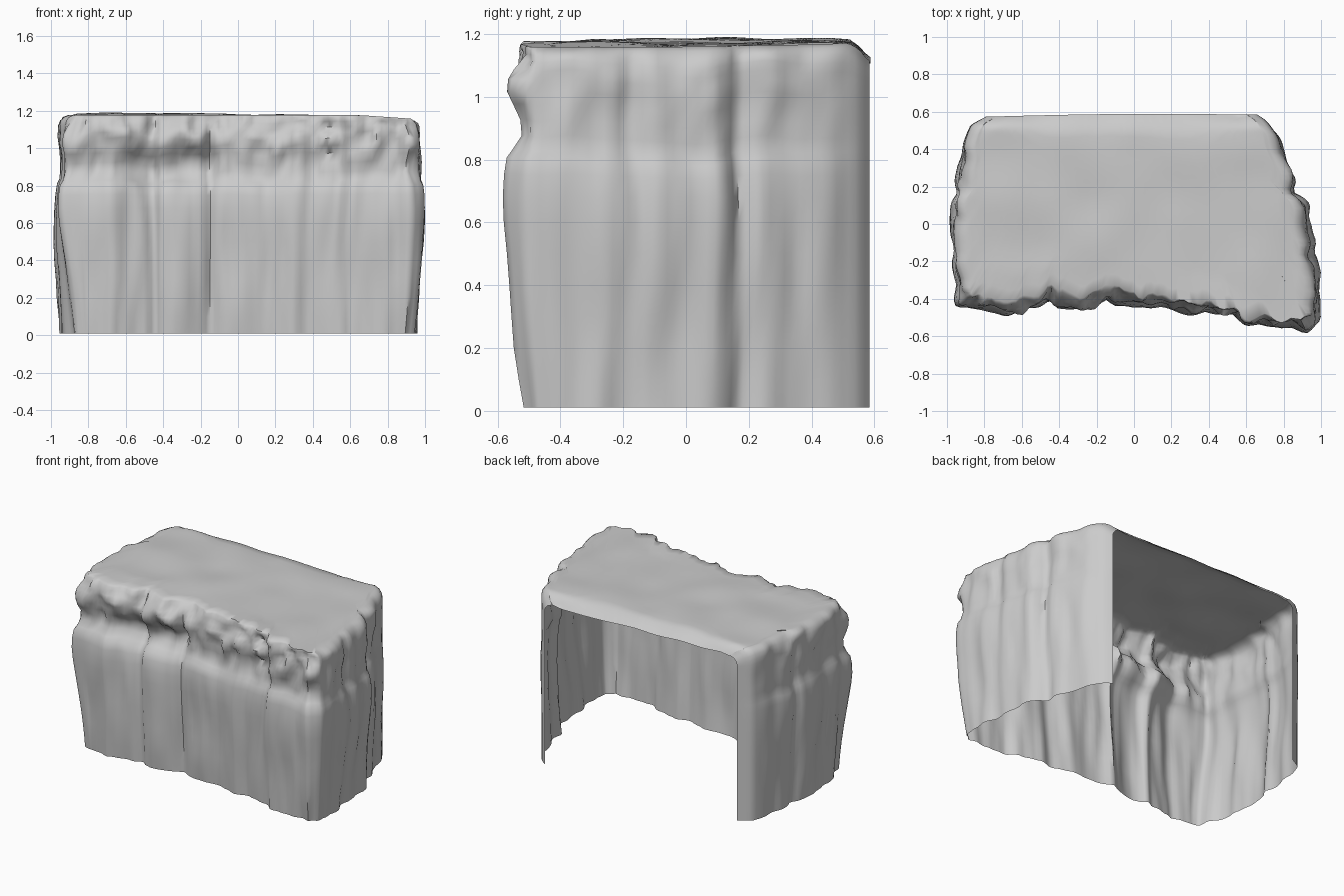
import bpy, bmesh, math
from mathutils import Vector, noise

if "Cube" in bpy.data.objects:
    bpy.data.objects.remove(bpy.data.objects["Cube"])

# Plan outline of the cliff wall: back right -> front -> back left (back is open)
OUTLINE = [(.66, .585), (.71, .55), (.76, .47), (.81, .36), (.85, .23), (.86, .16), (.91, .09),
           (.945, -.08), (.955, -.2), (.975, -.33), (.965, -.42), (.975, -.5), (.91, -.555),
           (.84, -.53), (.75, -.53), (.60, -.52), (.53, -.475), (.45, -.455), (.38, -.445),
           (.30, -.465), (.15, -.41), (0, -.42), (-.10, -.405), (-.15, -.385), (-.20, -.42),
           (-.35, -.445), (-.41, -.435), (-.45, -.39), (-.51, -.42), (-.58, -.435), (-.68, -.475),
           (-.75, -.445), (-.86, -.435), (-.93, -.425), (-.94, -.33), (-.955, -.15), (-.965, -.03),
           (-.945, .15), (-.935, .28), (-.91, .42), (-.87, .53), (-.79, .575)]
# Heights with outward offset: foot, belly, ledge, recess, lip, rim
PROFILE = [(.01, -.01), (.1, -.005), (.2, 0), (.3, .004), (.4, .010), (.5, .016), (.6, .022),
           (.68, .024), (.75, .020), (.80, .012), (.825, -.008), (.87, -.025), (.92, -.022),
           (.97, -.012), (1.01, -.002), (1.05, .004), (1.08, -.002), (1.11, -.012), (1.14, -.018),
           (1.165, -.026), (1.178, -.04)]
# Vertical clefts on the sides: centre, width, depth
SIDE_CLEFTS = [(-.34, .04, .012), (-.16, .04, .015), (.17, .03, .02), (.36, .05, .015)]
COLS, CAP = 170, 16


def resample(points, n):
    pts = [Vector(p) for p in points]
    d = [0]
    for a, b in zip(pts, pts[1:]):
        d.append(d[-1] + (b - a).length)
    out, k = [], 0
    for i in range(n + 1):
        t = d[-1] * i / n
        while k < len(pts) - 2 and d[k + 1] < t:
            k += 1
        out.append(pts[k].lerp(pts[k + 1], (t - d[k]) / (d[k + 1] - d[k])))
    return out


def smooth(a, b, x):
    t = max(0, min(1, (x - a) / (b - a)))
    return t * t * (3 - 2 * t)


def bump(x, c, w):
    return math.exp(-((x - c) / w) ** 2)


def droop(y, z):
    # The roof rolls down towards the open back edge
    return z - .06 * max(0, (min(y, .58) - .5) / .08) ** 2 * smooth(1.0, 1.18, z)


path = resample(OUTLINE, COLS)
bm = bmesh.new()
rows = []

# Wall: stacked levels of the outline, pushed by ribs, clefts and broken lip
for z, off in PROFILE:
    row = []
    for i, p in enumerate(path):
        a, b = path[max(0, i - 6)], path[min(COLS, i + 6)]
        t = (b - a).normalized()
        n = Vector((-t.y, t.x))
        front = smooth(.3, .8, -n.y)
        left = smooth(.1, -.3, p.x)
        fade = smooth(0, 16, min(i, COLS - i))
        wob_y = p.y + .03 * noise.noise((p.x, p.y * 2, z * 3 + 5))
        cleft = sum(d * bump(wob_y, c, w) for c, w, d in SIDE_CLEFTS) * (1 - front)
        ribs = .02 * noise.noise((p.x * 7, p.y * 7, z * 2)) \
            + .014 * noise.noise((p.x * 14, p.y * 14, z * 3))
        crag = smooth(.78, .95, z) * (.3 + .7 * front)
        step = .6 * noise.noise((p.x * 5, p.y * 5, 7))  # ledge level differs along the face
        rough = .045 * crag * noise.noise((p.x * 8, p.y * 8, z * 9 + step)) \
            + .03 * crag * noise.noise((p.x * 17, p.y * 17, z * 14))
        rim = .035 * smooth(1.08, 1.178, z) * left * front
        niche = .06 * front * bump(p.x, -.4, .28) * bump(z, .9, .08)
        corner = .03 * bump(p.x, .93, .12) * smooth(-.4, -.52, p.y) * (1 - smooth(0, .65, z))
        strength = 1 if z < .81 else .1 + front * (.55 + .3 * left)
        push = fade * (off * strength + ribs + rough - cleft - rim - niche - corner)
        q = p + n * push
        # the front left corner leans inwards at the foot
        q.x += .06 * (1 - smooth(0, .8, z)) * bump(p.x, -.92, .08) * smooth(-.25, -.4, p.y)
        # rounded shoulder where the side walls meet the roof
        h = max(0, (z - 1.1) / .078)
        q.x -= math.copysign(.055 * (1 - math.sqrt(max(0, 1 - h * h))), p.x) * (1 - front)
        jag = smooth(.7, .8, z) * (1 - smooth(1.12, 1.178, z))
        zz = z + fade * .03 * jag * noise.noise((p.x * 6, p.y * 6, 4))
        zz -= .02 * smooth(.55, 1.0, p.x) * smooth(1.1, 1.178, z)
        row.append(bm.verts.new((q.x, q.y, droop(q.y, zz))))
    rows.append(row)

# Roof: rule the rim back to the straight rear edge
rim_row = rows[-1]
first, last = rim_row[0].co.copy(), rim_row[-1].co.copy()
for k in range(1, CAP + 1):
    s = k / CAP
    row = []
    for i, v in enumerate(rim_row):
        end = first.xy.lerp(last.xy, i / COLS)
        end.y += .008 * math.sin(math.pi * i / COLS)
        q = v.co.xy.lerp(end, s)
        z = 1.182 - .012 * smooth(-.2, .6, q.x) - .02 * smooth(.65, 1, q.x)
        z += .012 * noise.noise((q.x * 4, q.y * 4, 1))
        edge = smooth(0, .15, s) * smooth(0, 10, min(i, COLS - i))
        flat = droop(q.y, 1.174)
        z = flat + (droop(q.y, z) - flat) * edge if s > .1 else v.co.z
        row.append(bm.verts.new((q.x, q.y, z)))
    rows.append(row)

for r0, r1 in zip(rows, rows[1:]):
    for i in range(COLS):
        bm.faces.new((r0[i + 1], r0[i], r1[i], r1[i + 1]))
bmesh.ops.remove_doubles(bm, verts=bm.verts, dist=.002)
bm.normal_update()
# make the shell face outwards (roof up)
top = max(bm.faces, key=lambda f: f.calc_center_median().z)
if top.normal.z < 0:
    bmesh.ops.reverse_faces(bm, faces=bm.faces)

mesh = bpy.data.meshes.new("cliff_shell")
bm.to_mesh(mesh)
bm.free()
cliff = bpy.data.objects.new("cliff_shell", mesh)
bpy.context.collection.objects.link(cliff)
bpy.context.view_layer.objects.active = cliff
cliff.select_set(True)
bpy.ops.object.shade_smooth_by_angle(angle=math.radians(60))
